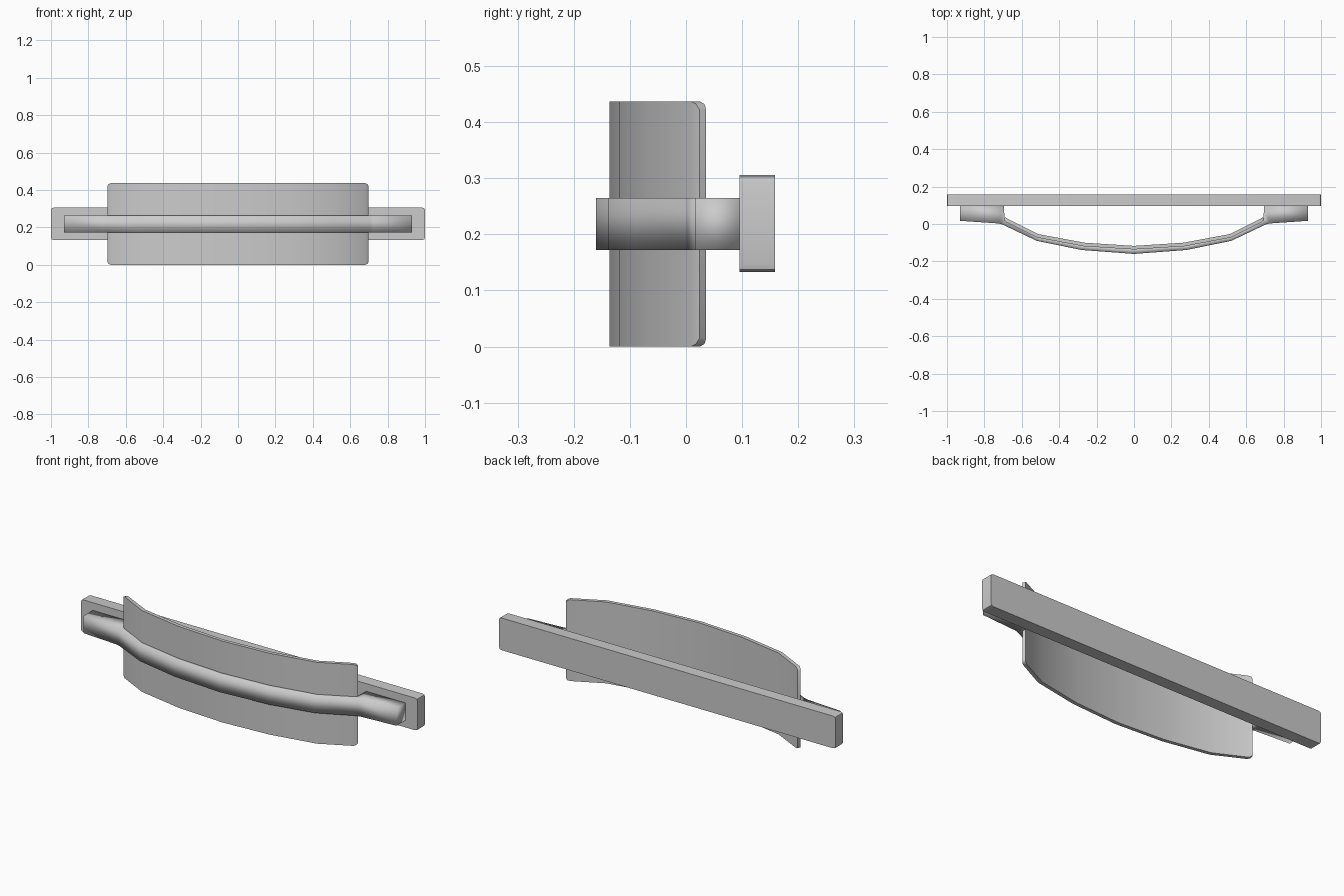
import bpy, bmesh, math

if "Cube" in bpy.data.objects:
    bpy.data.objects.remove(bpy.data.objects["Cube"])


def loft(name, half, angle):
    """Skin rectangular sections from the middle out to +x, mirrored to -x.
    Each section: front (x, y), back (x, y), z low, z high."""
    left = [((-f[0], f[1]), (-b[0], b[1]), lo, hi)
            for f, b, lo, hi in reversed(half) if f[0] > 0]
    bm = bmesh.new()
    rings = []
    for f, b, lo, hi in left + half:
        rings.append([bm.verts.new(p) for p in
                      ((*f, lo), (*b, lo), (*b, hi), (*f, hi))])
    for r, s in zip(rings, rings[1:]):
        for i in range(4):
            j = (i + 1) % 4
            bm.faces.new((r[i], r[j], s[j], s[i]))
    bm.faces.new(rings[0])
    bm.faces.new(rings[-1])
    bmesh.ops.recalc_face_normals(bm, faces=bm.faces[:])
    mesh = bpy.data.meshes.new(name)
    bm.to_mesh(mesh)
    bm.free()
    ob = bpy.data.objects.new(name, mesh)
    bpy.context.collection.objects.link(ob)
    bpy.ops.object.select_all(action='DESELECT')
    ob.select_set(True)
    bpy.context.view_layer.objects.active = ob
    bpy.ops.object.shade_smooth_by_angle(angle=math.radians(angle))
    return ob


# straight rear bar with clipped end corners
F, B = 0.095, 0.159
loft("rear_bar", [
    ((0, F), (0, B), 0.133, 0.306),
    ((0.985, F), (0.985, B), 0.133, 0.306),
    ((0.997, F), (0.997, B), 0.137, 0.302),
    ((1.0, F), (1.0, B), 0.148, 0.291)], 40)

# thin bowed plate with clipped corners
H = 0.437
loft("curved_plate", [
    ((0, -0.136), (0, -0.117), 0, H),
    ((0.27, -0.119), (0.265, -0.100), 0, H),
    ((0.52, -0.072), (0.512, -0.054), 0, H),
    ((0.68, 0.009), (0.671, 0.025), 0, H),
    ((0.692, 0.018), (0.684, 0.033), 0.005, H - 0.005),
    ((0.697, 0.024), (0.688, 0.036), 0.015, H - 0.015)], 40)

# strap across the plate, ending in blocks that meet the bar
Z0, Z1 = 0.172, 0.265
loft("front_strap", [
    ((0, -0.16), (0, -0.127), Z0, Z1),
    ((0.28, -0.139), (0.27, -0.110), Z0, Z1),
    ((0.52, -0.090), (0.515, -0.063), Z0, Z1),
    ((0.705, -0.002), (0.692, 0.030), Z0, Z1),
    ((0.725, 0.003), (0.696, 0.097), Z0, Z1),
    ((0.93, 0.017), (0.93, 0.097), Z0, Z1)], 100)
